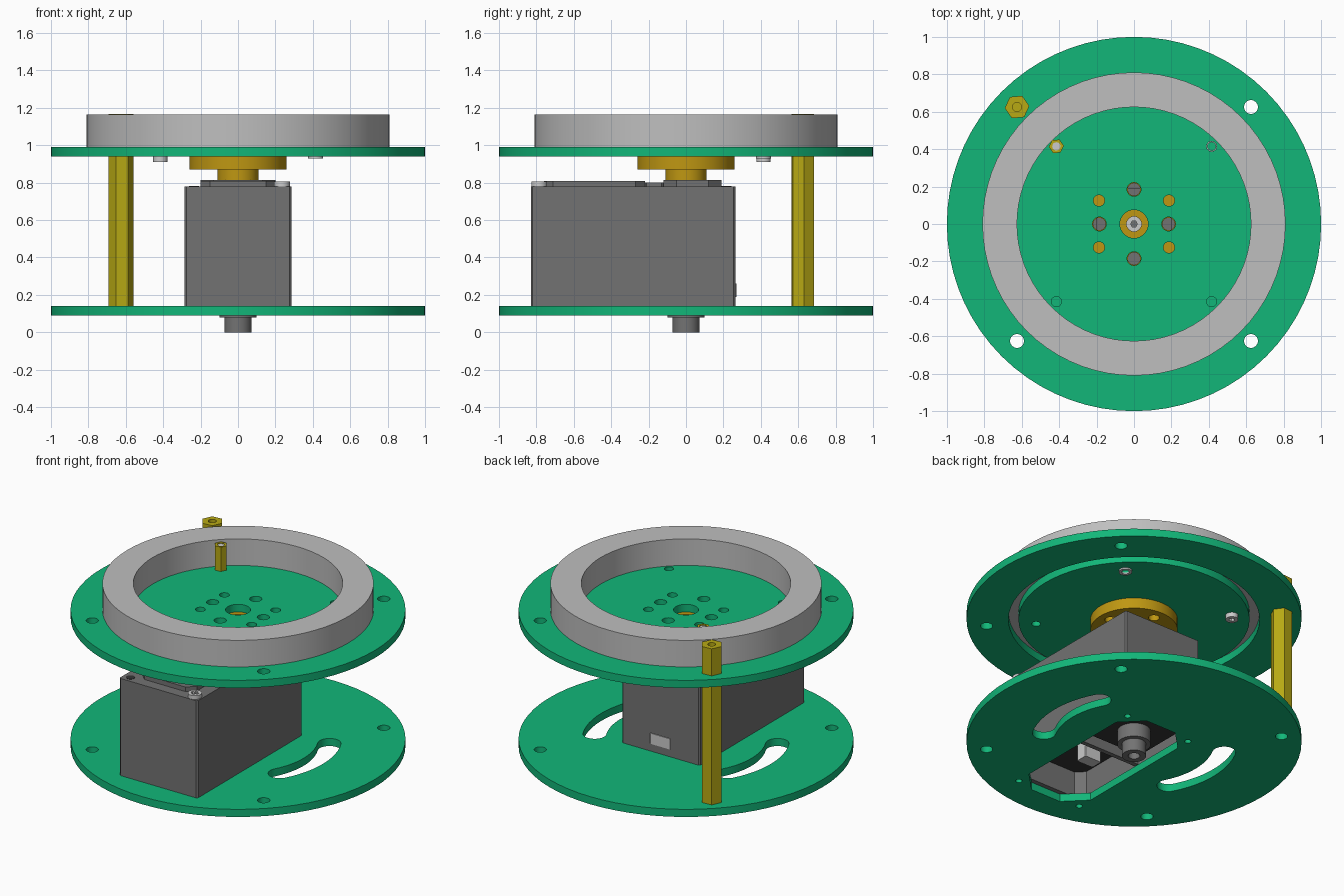
import bpy, bmesh
from math import sin, cos, pi, radians

if "Cube" in bpy.data.objects:
    bpy.data.objects.remove(bpy.data.objects["Cube"], do_unlink=True)


def material(name, r, g, b):
    m = bpy.data.materials.new(name)
    m.use_nodes = True
    m.diffuse_color = (r, g, b, 1)
    m.node_tree.nodes["Principled BSDF"].inputs["Base Color"].default_value = (r, g, b, 1)
    return m


GREEN = material("board green", 0.006, 0.47, 0.19)
SILVER = material("ring grey", 0.52, 0.52, 0.52)
GREY = material("motor grey", 0.17, 0.17, 0.17)
DARK = material("dark recess", 0.035, 0.035, 0.035)
GOLD = material("hub gold", 0.52, 0.31, 0.006)
BRASS = material("standoff brass", 0.48, 0.40, 0.007)
LIGHT = material("screw steel", 0.6, 0.6, 0.6)


# Outline helpers
def circle(r, x=0, y=0, n=32, turn=0):
    return [(x + r * cos(turn + 2 * pi * i / n), y + r * sin(turn + 2 * pi * i / n)) for i in range(n)]


def rect(x0, x1, y0, y1, c=0.01):
    return [(x0 + c, y0), (x1 - c, y0), (x1, y0 + c), (x1, y1 - c),
            (x1 - c, y1), (x0 + c, y1), (x0, y1 - c), (x0, y0 + c)]


def arc_slot(radius, half_angle, w, side, n=12):
    pts = []
    for i in range(n + 1):
        a = half_angle * (2 * i / n - 1)
        pts.append(((radius + w) * cos(a), (radius + w) * sin(a)))
    for i in range(1, n):
        a = half_angle + pi * i / n
        pts.append((radius * cos(half_angle) + w * cos(a), radius * sin(half_angle) + w * sin(a)))
    for i in range(n + 1):
        a = half_angle * (1 - 2 * i / n)
        pts.append(((radius - w) * cos(a), (radius - w) * sin(a)))
    for i in range(1, n):
        a = pi - half_angle + pi * i / n
        pts.append((radius * cos(half_angle) + w * cos(a), -radius * sin(half_angle) + w * sin(a)))
    return [(side * x, y) for x, y in pts]


def corners(d, e=None):
    e = d if e is None else e
    return [(sx * d, sy * e) for sx in (-1, 1) for sy in (-1, 1)]


# Extrude an outline, with further outlines as holes, between two heights
def slab(name, z0, z1, mat, outline, holes=()):
    curve = bpy.data.curves.new(name, "CURVE")
    curve.dimensions = "2D"
    curve.fill_mode = "BOTH"
    curve.extrude = (z1 - z0) / 2
    for loop in [outline, *holes]:
        s = curve.splines.new("POLY")
        s.points.add(len(loop) - 1)
        for p, (x, y) in zip(s.points, loop):
            p.co = (x, y, 0, 1)
        s.use_cyclic_u = True
    ob = bpy.data.objects.new(name, curve)
    ob.location.z = (z0 + z1) / 2
    bpy.context.scene.collection.objects.link(ob)
    bpy.ops.object.select_all(action="DESELECT")
    ob.select_set(True)
    bpy.context.view_layer.objects.active = ob
    bpy.ops.object.convert(target="MESH")
    ob = bpy.context.view_layer.objects.active
    bm = bmesh.new()
    bm.from_mesh(ob.data)
    bmesh.ops.remove_doubles(bm, verts=bm.verts, dist=0.0001)
    bmesh.ops.recalc_face_normals(bm, faces=bm.faces)
    bm.to_mesh(ob.data)
    bm.free()
    ob.data.materials.clear()
    ob.data.materials.append(mat)
    bpy.ops.object.shade_smooth_by_angle(angle=radians(30))
    return ob


POST = 0.625   # offset of the outer posts
PIN = 0.415    # offset of the inner screws
post_holes = [circle(0.037, x, y) for x, y in corners(POST)]

# Bottom board with motor window and curved slots
window = rect(-0.24, 0.24, -0.82, 0.25, 0.13)
mounts = [circle(0.02, x, y, 16) for x in (-0.235, 0.235) for y in (0.22, -0.79)]
slots = [arc_slot(0.55, radians(28), 0.07, s) for s in (1, -1)]
slab("bottom_board", 0.09, 0.14, GREEN, circle(1, n=72), post_holes + mounts + slots + [window])

# Top board: outer annulus and separate inner disc
slab("top_board", 0.94, 0.99, GREEN, circle(1, n=72), post_holes + [circle(0.75, n=64)])
axis = [(0.185, 0), (-0.185, 0), (0, 0.185), (0, -0.185)]
disc_holes = [circle(0.075)]
disc_holes += [circle(0.037, x, y) for x, y in axis]
disc_holes += [circle(0.03, x, y) for x, y in corners(0.187, 0.125)]
disc_holes += [circle(0.027, x, y) for x, y in corners(PIN)]
slab("inner_disc", 0.94, 0.99, GREEN, circle(0.69, n=64), disc_holes)
slab("bearing_ring", 0.99, 1.165, SILVER, circle(0.81, n=72), [circle(0.625, n=72)])

# Hub and shaft
slab("hub_flange", 0.87, 0.94, GOLD, circle(0.26, n=64),
     [circle(0.04)] + [circle(0.033, x, y) for x, y in axis])
slab("hub_boss", 0.815, 0.87, GOLD, circle(0.11, n=48), [circle(0.04)])
slab("output_shaft", 0.80, 0.93, LIGHT, circle(0.04), [circle(0.018, n=6)])

# Motor case
body = rect(-0.285, 0.285, -0.83, 0.265)
slab("motor_shell", 0.14, 0.32, GREY, body, [rect(-0.25, 0.25, -0.79, 0.23, 0.05)])
slab("motor_body", 0.32, 0.78, GREY, body)
slab("motor_lid", 0.78, 0.81, GREY, rect(-0.2, 0.2, -0.76, -0.22, 0.05))
slab("lid_bridge", 0.78, 0.80, GREY, rect(-0.17, 0.17, -0.22, -0.12))
slab("gear_lid", 0.78, 0.815, GREY, rect(-0.2, 0.2, -0.12, 0.19, 0.07))
for x in (-0.235, 0.235):
    for y in (-0.785, 0.215):
        if x > 0 and y < 0:
            plus = [(-3, -1), (-1, -1), (-1, -3), (1, -3), (1, -1), (3, -1),
                    (3, 1), (1, 1), (1, 3), (-1, 3), (-1, 1), (-3, 1)]
            slab("case_screw", 0.78, 0.805, LIGHT, circle(0.042, x, y),
                 [[(x + 0.008 * a, y + 0.008 * b) for a, b in plus]])
        else:
            slab("case_screw_hole", 0.778, 0.782, DARK, circle(0.027, x, y, 20))
slab("cable_port", 0.19, 0.26, LIGHT, rect(-0.073, 0.073, 0.26, 0.27, 0.002))

# Inside of the motor, seen through the window
slab("cavity_floor", 0.312, 0.32, DARK, rect(-0.25, 0.25, -0.79, 0.23, 0.05))
slab("gear_block", 0.17, 0.315, DARK, rect(-0.21, 0.21, -0.2, 0.2, 0.06))
slab("divider_wall", 0.15, 0.315, GREY, rect(-0.25, 0.25, -0.29, -0.26, 0.002))
slab("wire_connector", 0.2, 0.315, LIGHT, rect(-0.12, 0.0, -0.53, -0.45, 0.005))
slab("idler_collar", 0.08, 0.17, GREY, circle(0.1, n=48))
slab("idler_knob", 0.0, 0.08, GREY, circle(0.072, n=48), [circle(0.035)])

# Hexagonal posts at the back corner
hexagon = circle(0.066, -POST, POST, 6, radians(5))
slab("lower_post", 0.14, 0.94, BRASS, hexagon, [circle(0.024, -POST, POST)])
slab("upper_post", 0.99, 1.168, BRASS, hexagon, [circle(0.024, -POST, POST)])
slab("post_stud", 0.16, 1.14, BRASS, circle(0.024, -POST, POST))

# Small inner standoff, its screw and the loose washer
slab("small_standoff", 0.99, 1.15, BRASS, circle(0.04, -PIN, PIN, 6, radians(5)), [circle(0.022, -PIN, PIN)])
slab("small_screw_shank", 0.93, 1.145, LIGHT, circle(0.022, -PIN, PIN))
slab("small_screw_head", 0.91, 0.94, LIGHT, circle(0.038, -PIN, PIN), [circle(0.018, -PIN, PIN, 6)])
slab("small_washer", 0.93, 0.94, LIGHT, circle(0.04, PIN, PIN), [circle(0.022, PIN, PIN)])
